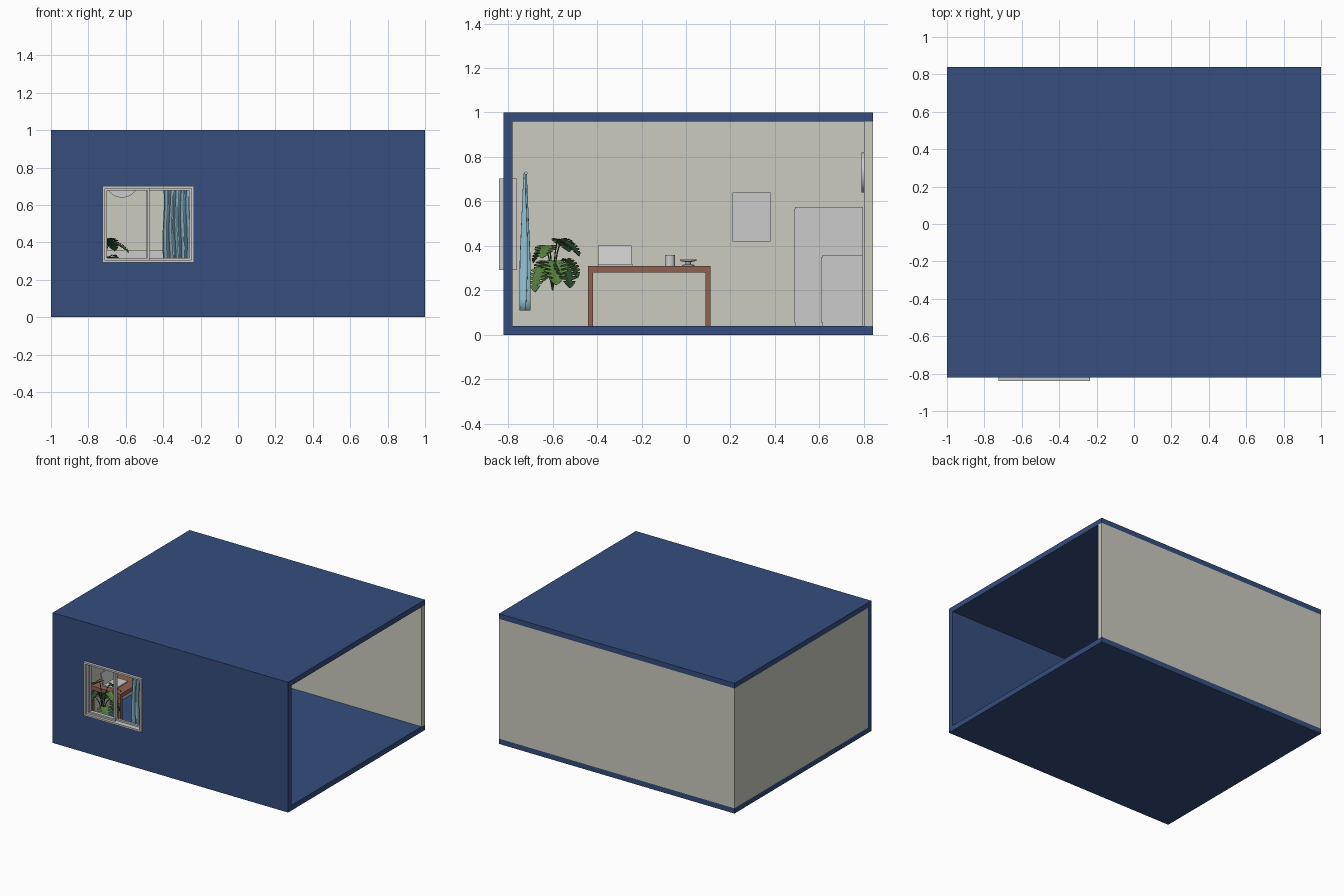
import bpy, math, random
from mathutils import Vector

if "Cube" in bpy.data.objects:
    bpy.data.objects.remove(bpy.data.objects["Cube"])
random.seed(4)


def mat(name, rgb):
    m = bpy.data.materials.new(name)
    m.diffuse_color = (*rgb, 1)
    m.use_nodes = True
    m.node_tree.nodes["Principled BSDF"].inputs["Base Color"].default_value = m.diffuse_color
    return m


BLUE = mat("navy_paint", (0.035, 0.075, 0.21))
CREAM = mat("cream_paint", (0.60, 0.60, 0.52))
WOOD = mat("wood", (0.28, 0.12, 0.08))
CLOTH = mat("curtain_blue", (0.30, 0.55, 0.68))
LEAF = mat("leaf_green", (0.10, 0.22, 0.05))
DARK = mat("leaf_dark", (0.03, 0.08, 0.03))


def mesh(name, verts, faces, m=None):
    me = bpy.data.meshes.new(name)
    me.from_pydata(verts, [], faces)
    me.update()
    o = bpy.data.objects.new(name, me)
    bpy.context.collection.objects.link(o)
    if m:
        me.materials.append(m)
    return o


def box(name, x, y, z, m=None):
    v = [(a, b, c) for a in x for b in y for c in z]
    f = [(0, 1, 3, 2), (4, 6, 7, 5), (0, 4, 5, 1), (2, 3, 7, 6), (0, 2, 6, 4), (1, 5, 7, 3)]
    return mesh(name, v, f, m)


def frame(name, x, z, y, w):
    """Rectangular frame in the xz plane, bar width w."""
    (a, b), (c, d) = x, z
    loop = lambda i, yy: [(a+i, yy, c+i), (b-i, yy, c+i), (b-i, yy, d-i), (a+i, yy, d-i)]
    v = loop(0, y[0]) + loop(w, y[0]) + loop(w, y[1]) + loop(0, y[1])
    f = [(r*4+i, r*4+(i+1) % 4, (r+1) % 4*4+(i+1) % 4, (r+1) % 4*4+i)
         for r in range(4) for i in range(4)]
    return mesh(name, v, f)


def lathe(name, prof, loc, n=32, rot=(0, 0, 0)):
    v = [(r*math.cos(2*math.pi*i/n), r*math.sin(2*math.pi*i/n), z)
         for r, z in prof for i in range(n)]
    f = [(k*n+i, k*n+(i+1) % n, (k+1)*n+(i+1) % n, (k+1)*n+i)
         for k in range(len(prof)-1) for i in range(n)]
    o = mesh(name, v, f)
    o.location, o.rotation_euler = loc, rot
    smooth(o)
    return o


def smooth(o):
    bpy.ops.object.select_all(action='DESELECT')
    o.select_set(True)
    bpy.context.view_layer.objects.active = o
    bpy.ops.object.shade_smooth_by_angle(angle=math.radians(35))


# room shell, open on the right side
box("floor", (-1, 1), (-.78, .84), (0, .04), BLUE)
box("ceiling", (-1, 1), (-.78, .84), (.96, 1), BLUE)
box("left_wall", (-1, -.96), (-.78, .84), (.04, .96), CREAM)
box("back_wall", (-.96, 1), (.8, .84), (.04, .96), CREAM)
WX, WZ = (-.725, -.235), (.292, .702)
fw = frame("front_wall", WX, WZ, (-.82, -.78), 0)
outer = [(-1, 0), (1, 0), (1, 1), (-1, 1)]
hole = [(-.715, .302), (-.245, .302), (-.245, .692), (-.715, .692)]
bpy.data.objects.remove(fw)
rings = [(outer, -.82), (hole, -.82), (hole, -.78), (outer, -.78)]
mesh("front_wall", [(px, y, pz) for ring, y in rings for px, pz in ring],
     [(r*4+i, r*4+(i+1) % 4, (r+1) % 4*4+(i+1) % 4, (r+1) % 4*4+i)
      for r in range(4) for i in range(4)], BLUE)

# sliding window
frame("window_frame", WX, WZ, (-.84, -.76), .013)
frame("window_sash_left", (-.712, -.472), (.305, .689), (-.82, -.803), .012)
frame("window_sash_right", (-.488, -.248), (.305, .689), (-.80, -.783), .012)

# curtain: pleated sheet, gathered thin at the top
N, R = 72, 12
cv, cf = [], []
for j in range(R+1):
    t = j/R
    amp = .006 + .017*min(1, t*1.6)
    for i in range(N+1):
        s = i/N
        cv.append((-.40+.21*s+.004*math.sin(9*t+s*5),
                   -.722+amp*math.sin(s*math.pi*14+.5*math.sin(3*t)), .725-.615*t))
cf = [(j*(N+1)+i, j*(N+1)+i+1, (j+1)*(N+1)+i+1, (j+1)*(N+1)+i) for j in range(R) for i in range(N)]
cur = mesh("curtain", cv, cf, CLOTH)
cur.modifiers.new("thick", 'SOLIDIFY').thickness = .003
smooth(cur)
lathe("curtain_rod", [(0, 0), (.007, 0), (.007, .62), (0, .62)], (-.79, -.72, .727), 12, (0, math.pi/2, 0))

# desk
box("desk_top", (-.95, -.69), (-.44, .11), (.28, .31), WOOD)
for x in (-.95, -.712):
    for y in (-.44, .088):
        box("desk_leg", (x, x+.022), (y, y+.022), (.04, .28), WOOD)

# laptop facing the room
box("laptop_base", (-.87, -.765), (-.395, -.24), (.31, .318))
lid = box("laptop_screen", (-.004, .004), (-.395, -.245), (0, .088))
lid.location, lid.rotation_euler = (-.87, 0, .316), (0, -.25, 0)

# mug and small footed dish
lathe("mug", [(0, 0), (.023, 0), (.023, .048), (.019, .048), (.019, .006), (0, .006)], (-.80, -.072, .31))
lathe("dish", [(0, 0), (.028, 0), (.028, .004), (.012, .008), (.012, .018), (.038, .022),
               (.038, .030), (.03, .030), (0, .024)], (-.80, .01, .31))

# picture on the left wall
box("picture_panel", (-.96, -.948), (.217, .373), (.425, .635))
pf = frame("picture_frame", (.21, .38), (.42, .64), (0, .018), .008)
pf.rotation_euler = (0, 0, math.pi/2)
pf.location = (-.942, 0, 0)

# wall clock
lathe("wall_clock", [(0, 0), (.09, 0), (.09, .014), (.078, .014), (.078, .008), (0, .008)],
      (-.62, .803, .73), 48, (math.pi/2, 0, 0))

# wardrobe in the corner and low cabinet beside it
box("wardrobe", (-.955, -.715), (.49, .795), (.04, .575))
for x in (-.95, -.833):
    box("wardrobe_door", (x, x+.113), (.485, .49), (.055, .565))
box("low_cabinet", (-.70, -.26), (.613, .795), (.04, .36))
for x in (-.695, -.478):
    box("cabinet_door", (x, x+.213), (.608, .613), (.055, .35))


# split-leaf plant: arching stems, each ending in a notched heart leaf
def leaf(base, tip_dir, size, m):
    d = tip_dir.normalized()
    side = d.cross(Vector((0, 0, 1))).normalized()
    up = side.cross(d)
    steps = 40
    verts, faces = [], []
    for k in range(steps+1):
        t = k/steps
        w = .52*math.sin(math.pi*min(1, t**.75))**.7 if 0 < t < 1 else 0
        cut = .42 if 6 < k < 35 and k % 6 < 2 else 1     # notches between lobes
        for s, q in ((-1, cut), (-1, .3), (0, 0), (1, .3), (1, cut)):
            u = s*w*q
            back = -.16*abs(u)*(1-t)*2
            p = d*(t+back)+side*u+up*(-.35*t*t+.25*abs(u)-.25*u*u)
            verts.append(base+p*size)
    for k in range(steps):
        for c in range(4):
            faces.append((k*5+c, k*5+c+1, k*5+c+6, k*5+c+5))
    o = mesh("plant_leaf", verts, faces, m)
    o.modifiers.new("thick", 'SOLIDIFY').thickness = .0015


def stem(a, b):
    cu = bpy.data.curves.new("plant_stem", 'CURVE')
    cu.dimensions, cu.bevel_depth, cu.bevel_resolution = '3D', .003, 1
    sp = cu.splines.new('POLY')
    sp.points.add(6)
    ctrl = Vector((a.x*.6+b.x*.4, a.y*.6+b.y*.4, b.z+.02))
    for i, p in enumerate(sp.points):
        t = i/6
        p.co = (*(a*(1-t)**2+ctrl*2*t*(1-t)+b*t*t), 1)
    o = bpy.data.objects.new("plant_stem", cu)
    cu.materials.append(DARK)
    bpy.context.collection.objects.link(o)


root = Vector((-.73, -.60, .20))
for i, (dx, dy, dz, droop, sz) in enumerate([
        (.03, .05, .22, -.3, .10), (.06, -.02, .20, -.2, .10), (-.05, .03, .23, -.2, .10),
        (.05, .04, .12, -.8, .12), (.05, -.05, .10, -1.2, .11), (-.07, -.02, .13, -.6, .11),
        (-.02, -.04, .19, -.4, .08), (.07, .01, .13, -1.1, .11), (-.04, .06, .14, -.7, .10)]):
    tip = root+Vector((dx, dy, dz))
    stem(root, tip)
    leaf(tip, Vector((dx, dy, droop*.07)), sz, DARK if i % 3 == 0 else LEAF)
